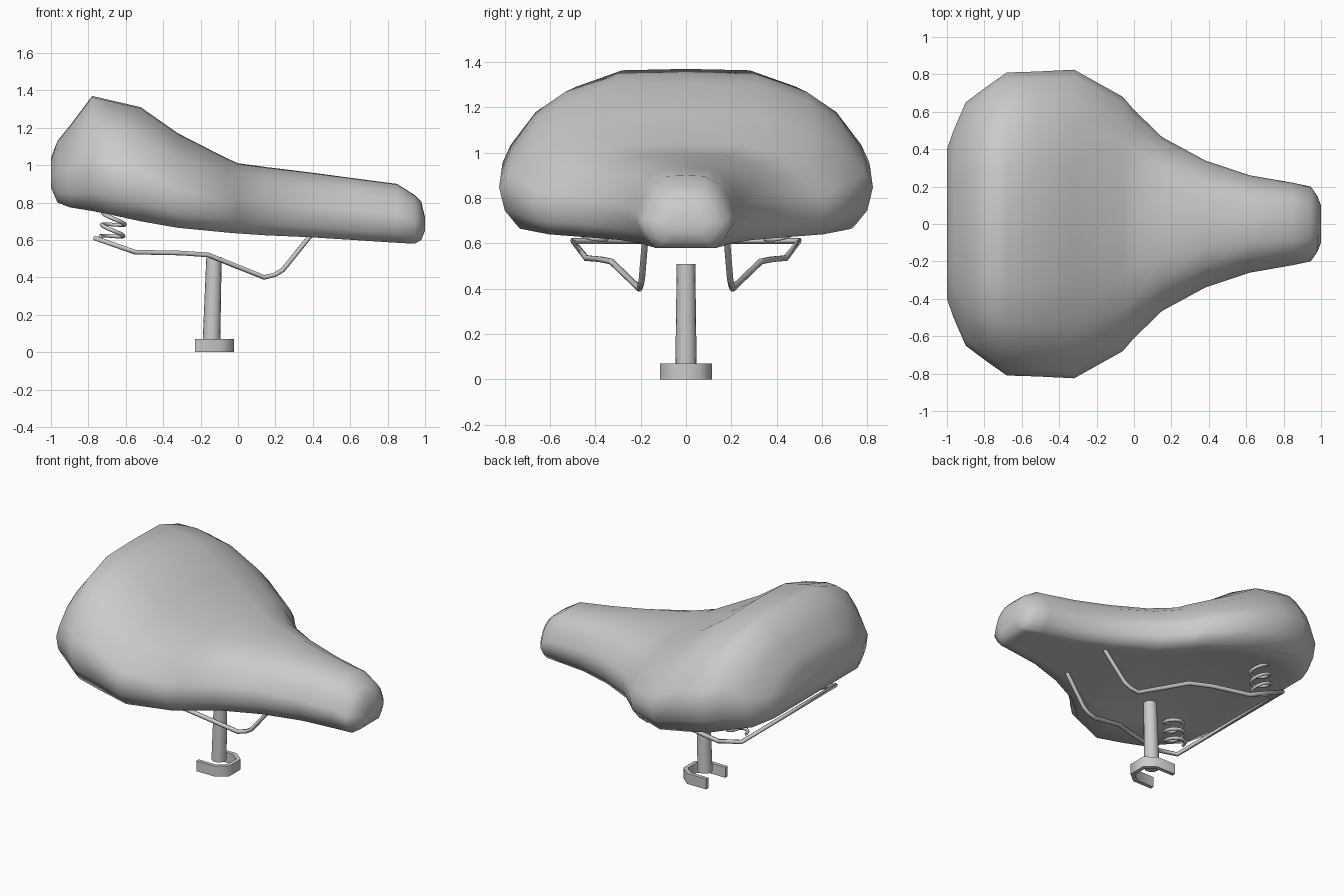
import bpy, bmesh, math

if "Cube" in bpy.data.objects:
    bpy.data.objects.remove(bpy.data.objects["Cube"])


def finish(name, bm, angle):
    bmesh.ops.recalc_face_normals(bm, faces=bm.faces)
    me = bpy.data.meshes.new(name)
    bm.to_mesh(me)
    bm.free()
    ob = bpy.data.objects.new(name, me)
    bpy.context.collection.objects.link(ob)
    bpy.ops.object.select_all(action='DESELECT')
    ob.select_set(True)
    bpy.context.view_layer.objects.active = ob
    bpy.ops.object.shade_smooth_by_angle(angle=math.radians(angle))
    return ob


def wire(name, points, radius):
    cu = bpy.data.curves.new(name, 'CURVE')
    cu.dimensions = '3D'
    cu.bevel_depth = radius
    cu.bevel_resolution = 1
    cu.use_fill_caps = True
    sp = cu.splines.new('POLY')
    sp.points.add(len(points) - 1)
    for p, co in zip(sp.points, points):
        p.co = (*co, 1)
    ob = bpy.data.objects.new(name, cu)
    bpy.context.collection.objects.link(ob)
    return ob


# Padded seat: loft of stations (x, half width, bottom z, top z, underside hollow)
stations = [
    (-1.0, .40, .88, 1.04, 0), (-.965, .50, .80, 1.13, 0), (-.90, .65, .775, 1.21, .01),
    (-.78, .74, .755, 1.37, .04), (-.68, .81, .735, 1.347, .06), (-.52, .815, .70, 1.31, .08),
    (-.32, .825, .665, 1.17, .07), (-.06, .68, .64, 1.037, .03), (.0, .61, .635, 1.01, .01),
    (.15, .465, .625, .99, 0), (.38, .34, .615, .962, 0), (.62, .26, .60, .93, 0),
    (.85, .22, .585, .90, 0), (.945, .20, .58, .84, 0), (.98, .15, .60, .805, 0),
    (1.0, .10, .65, .72, 0)]
# Half section: (share of width, share of height, share of hollow)
section = [(0, 1, 0), (.38, .99, 0), (.66, .87, 0), (.82, .725, 0), (.955, .49, 0),
           (1, .36, 0), (.97, .16, 0), (.89, 0, 0), (.64, 0, .7), (0, 0, 1)]
loop = section + [(-a, b, c) for a, b, c in section[-2:0:-1]]
bm = bmesh.new()
rings = []
for x, w, lo, hi, h in stations:
    tuck = 1 - .25 * min(1, max(0, (x - .3) / .6))    # narrower underside at the nose
    rings.append([])
    for a, b, c in loop:
        k = tuck if b == 0 else (tuck + 1) / 2 if b == .16 else 1
        rings[-1].append(bm.verts.new((x, a * k * w, lo + b * (hi - lo) + c * h)))
n = len(loop)
for r, s in zip(rings, rings[1:]):
    for i in range(n):
        j = (i + 1) % n
        bm.faces.new((r[i], r[j], s[j], s[i]))
bm.faces.new(rings[0])
bm.faces.new(rings[-1])
finish("seat", bm, 80)

# Bent rail wire: both sides joined by the rear crossbar
half = [(.385, .18, .62), (.24, .195, .44), (.20, .20, .415), (.14, .205, .40),
        (-.16, .33, .52), (-.30, .38, .53), (-.55, .44, .535), (-.765, .50, .61)]
wire("rails", half + [(x, -y, z) for x, y, z in reversed(half)], .014)

# Coil springs between rails and seat
for side, label in ((1, "left"), (-1, "right")):
    pts = []
    for i in range(37):
        t = i / 36
        a = math.pi + t * 6 * math.pi
        r = .06
        pts.append((-.675 + .02 * t + r * math.cos(a),
                    side * (.41 + r * math.sin(a)),
                    .605 + .185 * t - .015 * math.cos(a)))
    wire("spring_" + label, pts, .011)

# Seat post, leaning very slightly
bm = bmesh.new()
bmesh.ops.create_cone(bm, cap_ends=True, segments=16, radius1=.047, radius2=.041, depth=.45)
for v in bm.verts:
    v.co.x += -.135 + .03 * v.co.z
    v.co.z += .285
finish("post", bm, 40)

# C-shaped clamp open towards the back
outer = [(-.23, .115), (-.09, .115), (-.022, .06)]
inner = [(-.23, .09), (-.10, .09), (-.047, .048)]
ring_out = outer + [(x, -y) for x, y in reversed(outer)]
ring_in = inner + [(x, -y) for x, y in reversed(inner)]
bm = bmesh.new()
face = bm.faces.new([bm.verts.new((x, y, 0)) for x, y in ring_out + ring_in[::-1]])
ext = bmesh.ops.extrude_face_region(bm, geom=[face])
for v in ext['geom']:
    if isinstance(v, bmesh.types.BMVert):
        v.co.z = .07
finish("clamp", bm, 55)
